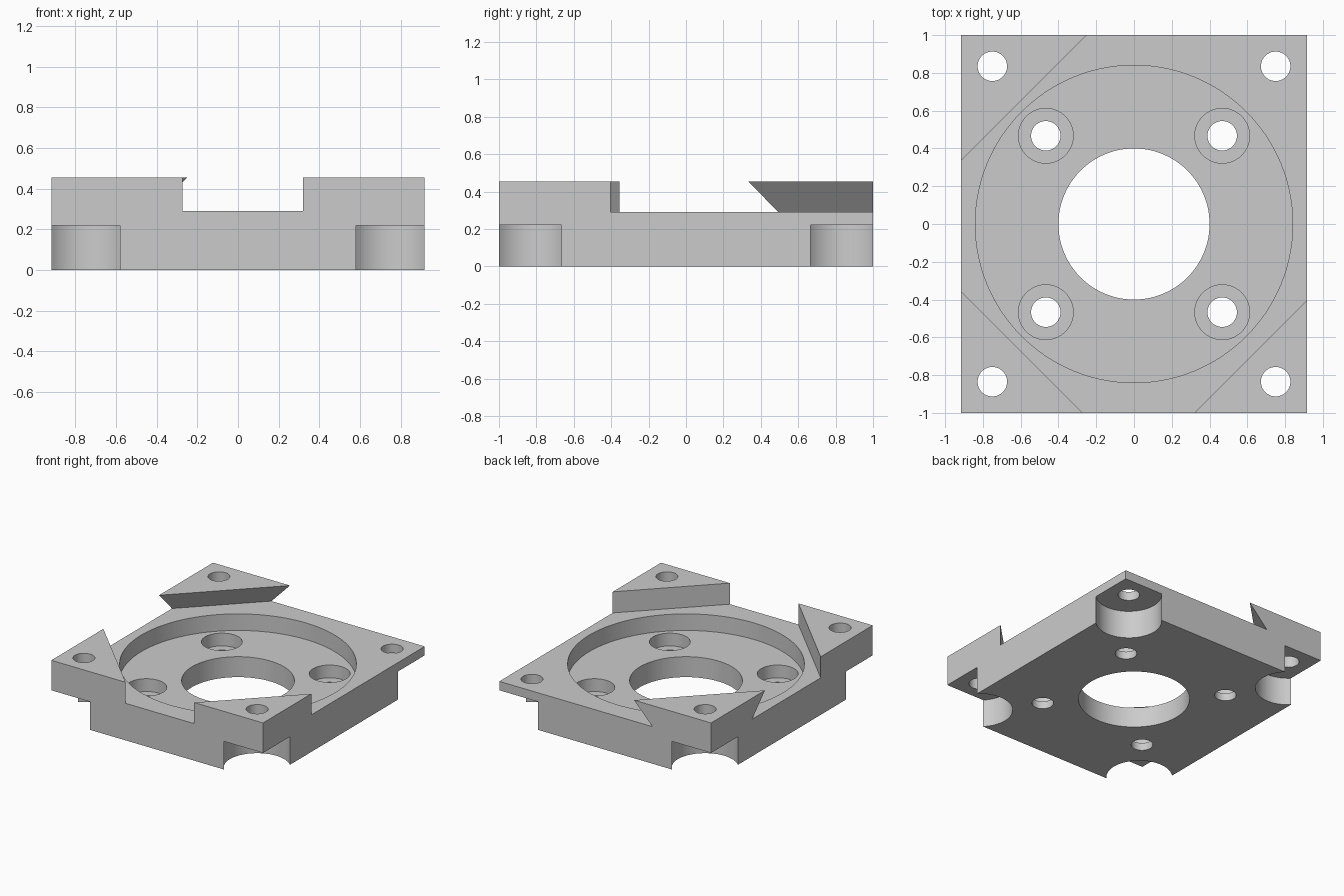
import bpy
import bmesh
from mathutils import Vector

if "Cube" in bpy.data.objects:
    bpy.data.objects.remove(bpy.data.objects["Cube"], do_unlink=True)

HALF_X, HALF_Y = 0.917, 1.0
TOP, DECK, RECESS, SEAT, EAR = 0.455, 0.29, 0.16, 0.06, 0.22
CORNERS = [(sx, sy) for sx in (-1, 1) for sy in (-1, 1)]

grey = bpy.data.materials.new("plain_grey")
grey.use_nodes = True
grey.diffuse_color = (0.6, 0.6, 0.6, 1)
grey.node_tree.nodes["Principled BSDF"].inputs["Base Color"].default_value = (0.6, 0.6, 0.6, 1)


def make_object(name, bm):
    mesh = bpy.data.meshes.new(name)
    bmesh.ops.recalc_face_normals(bm, faces=bm.faces[:])
    bm.to_mesh(mesh)
    bm.free()
    mesh.materials.append(grey)
    obj = bpy.data.objects.new(name, mesh)
    bpy.context.scene.collection.objects.link(obj)
    return obj


def box(half_x, half_y, low, high):
    bm = bmesh.new()
    bmesh.ops.create_cube(bm, size=2)
    for v in bm.verts:
        v.co = (v.co.x * half_x, v.co.y * half_y, low if v.co.z < 0 else high)
    return bm


def cylinder(x, y, radius, low, high, sides=64):
    bm = bmesh.new()
    bmesh.ops.create_cone(bm, cap_ends=True, segments=sides,
                          radius1=radius, radius2=radius, depth=high - low)
    bmesh.ops.translate(bm, verts=bm.verts[:], vec=(x, y, (low + high) / 2))
    return bm


def cut(target, bm):
    cutter = make_object("cutter", bm)
    cutter.hide_render = True
    mod = target.modifiers.new("cut", "BOOLEAN")
    mod.operation = "DIFFERENCE"
    mod.solver = "EXACT"
    mod.object = cutter
    bpy.context.view_layer.objects.active = target
    bpy.ops.object.modifier_apply(modifier=mod.name)
    bpy.data.objects.remove(cutter, do_unlink=True)


# Solid block
plate = make_object("mounting_plate", box(HALF_X, HALF_Y, 0, TOP))

# Upper clearance, leaving three raised corners, one of them undercut
clearance = box(1.5, 1.5, DECK, 0.6)
for normal, reach in (((-1, -1, 0), 1.273), ((1, -1, 0), 1.32), ((-1, 1, 0.97), 1.41)):
    point = Vector((normal[0] * reach / 2, normal[1] * reach / 2, DECK))
    bmesh.ops.bisect_plane(clearance, geom=clearance.verts[:] + clearance.edges[:] + clearance.faces[:],
                           plane_co=point, plane_no=normal, clear_outer=True)
    rim = [e for e in clearance.edges if e.is_boundary]
    bmesh.ops.holes_fill(clearance, edges=rim, sides=0)
cut(plate, clearance)

# Round recess and central bore
cut(plate, cylinder(0, 0, 0.84, RECESS, 0.4, 128))
cut(plate, cylinder(0, 0, 0.4, -0.1, 0.4, 96))

# Counterbored inner holes, outer holes and the round pockets below the corners
for sx, sy in CORNERS:
    cut(plate, cylinder(sx * 0.467, sy * 0.467, 0.145, SEAT, 0.4))
    cut(plate, cylinder(sx * 0.467, sy * 0.467, 0.078, -0.1, 0.4))
    cut(plate, cylinder(sx * 0.75, sy * 0.835, 0.237, -0.1, EAR))
    cut(plate, cylinder(sx * 0.75, sy * 0.835, 0.078, 0.1, 0.6))

# Smooth bores with crisp edges
bpy.ops.object.select_all(action="DESELECT")
plate.select_set(True)
bpy.context.view_layer.objects.active = plate
bpy.ops.object.shade_smooth_by_angle()
